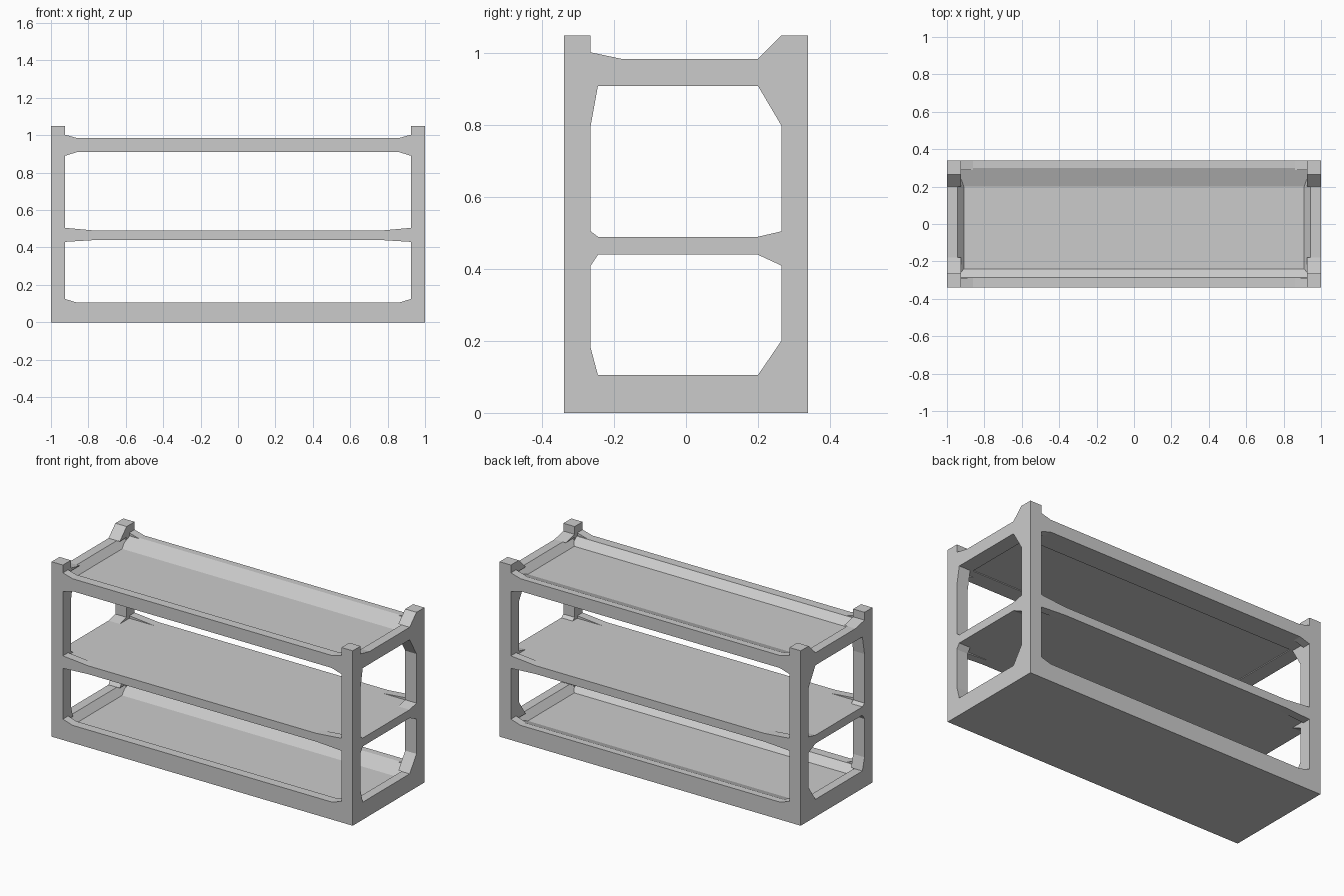
import bpy, bmesh
from mathutils import Vector

if "Cube" in bpy.data.objects:
    bpy.data.objects.remove(bpy.data.objects["Cube"])


def prism(name, axis, profile, a, b):
    """Extrude a profile along x (points are y,z) or along y (points are x,z)."""
    bm = bmesh.new()
    ring = []
    for t in (a, b):
        ring.append([bm.verts.new((t, u, v) if axis == 'x' else (u, t, v)) for u, v in profile])
    n = len(profile)
    bm.faces.new(ring[0])
    bm.faces.new(ring[1][::-1])
    for i in range(n):
        j = (i + 1) % n
        bm.faces.new((ring[0][i], ring[1][i], ring[1][j], ring[0][j]))
    bmesh.ops.recalc_face_normals(bm, faces=bm.faces)
    me = bpy.data.meshes.new(name)
    bm.to_mesh(me)
    bm.free()
    ob = bpy.data.objects.new(name, me)
    bpy.context.collection.objects.link(ob)
    return ob


def box(name, x0, x1, y0, y1, z0, z1):
    return prism(name, 'x', [(y0, z0), (y1, z0), (y1, z1), (y0, z1)], x0, x1)


X, Y, H = 1.0, 0.34, 1.05        # outer half sizes and height
PX, PY = 0.925, 0.265            # inner faces of the posts


# Tray: panel inside four rails with sloped inner faces
def tray(name, z0, z1, panel_bottom):
    zp = z1 - 0.04
    box(name + "_panel", -0.93, 0.93, -0.26, 0.22, panel_bottom, zp)
    prism(name + "_back_rail", 'x',
          [(Y, z0), (Y, z1), (0.30, z1), (0.20, zp), (0.20, z0)], -PX, PX)
    prism(name + "_front_rail", 'x',
          [(-Y, z0), (-Y, z1), (-0.285, z1), (-0.24, zp), (-0.24, z0)], -PX, PX)
    for s, side in ((-1, "left"), (1, "right")):
        prism(f"{name}_{side}_rail", 'y',
              [(s * X, z0), (s * X, z1), (s * 0.945, z1), (s * 0.91, zp), (s * 0.91, z0)],
              -PY, PY)


tray("bottom_tray", 0.0, 0.105, 0.0)
tray("top_tray", 0.91, 0.985, 0.915)

# Middle shelf: plain slab running through between the posts
box("middle_shelf", -PX, PX, -Y, Y, 0.44, 0.49)

# Gussets seen from the front: (start x, shelf z, z at the post)
front_gussets = [(0.86, 0.985, 1.003), (0.86, 0.91, 0.89), (0.76, 0.49, 0.505),
                 (0.76, 0.44, 0.43), (0.86, 0.105, 0.125)]
# Gussets seen from the side: (start y, shelf z, z at the post)
side_gussets = [(0.20, 0.985, H), (0.20, 0.91, 0.80), (0.20, 0.49, 0.505),
                (0.20, 0.44, 0.41), (0.20, 0.105, 0.20),
                (-0.18, 0.985, 1.003), (-0.245, 0.91, 0.80), (-0.245, 0.49, 0.505),
                (-0.245, 0.44, 0.41), (-0.245, 0.105, 0.18)]

for sx, side in ((-1, "left"), (1, "right")):
    # Middle shelf end strip
    box(f"{side}_shelf_end", min(sx * PX, sx * X), max(sx * PX, sx * X), -PY, PY, 0.44, 0.49)
    # Side gussets
    for i, (y, z, zp) in enumerate(side_gussets):
        yp = PY if y > 0 else -PY
        prism(f"{side}_side_gusset_{i}", 'x', [(y, z), (yp, z), (yp, zp)], sx * PX, sx * X)
    for sy, end in ((-1, "front"), (1, "back")):
        # Corner post
        box(f"{end}_{side}_post", min(sx * PX, sx * X), max(sx * PX, sx * X),
            min(sy * PY, sy * Y), max(sy * PY, sy * Y), 0.0, H)
        # Front and back gussets
        for i, (x, z, zp) in enumerate(front_gussets):
            prism(f"{end}_{side}_gusset_{i}", 'y',
                  [(sx * x, z), (sx * PX, z), (sx * PX, zp)], sy * 0.29, sy * Y)
